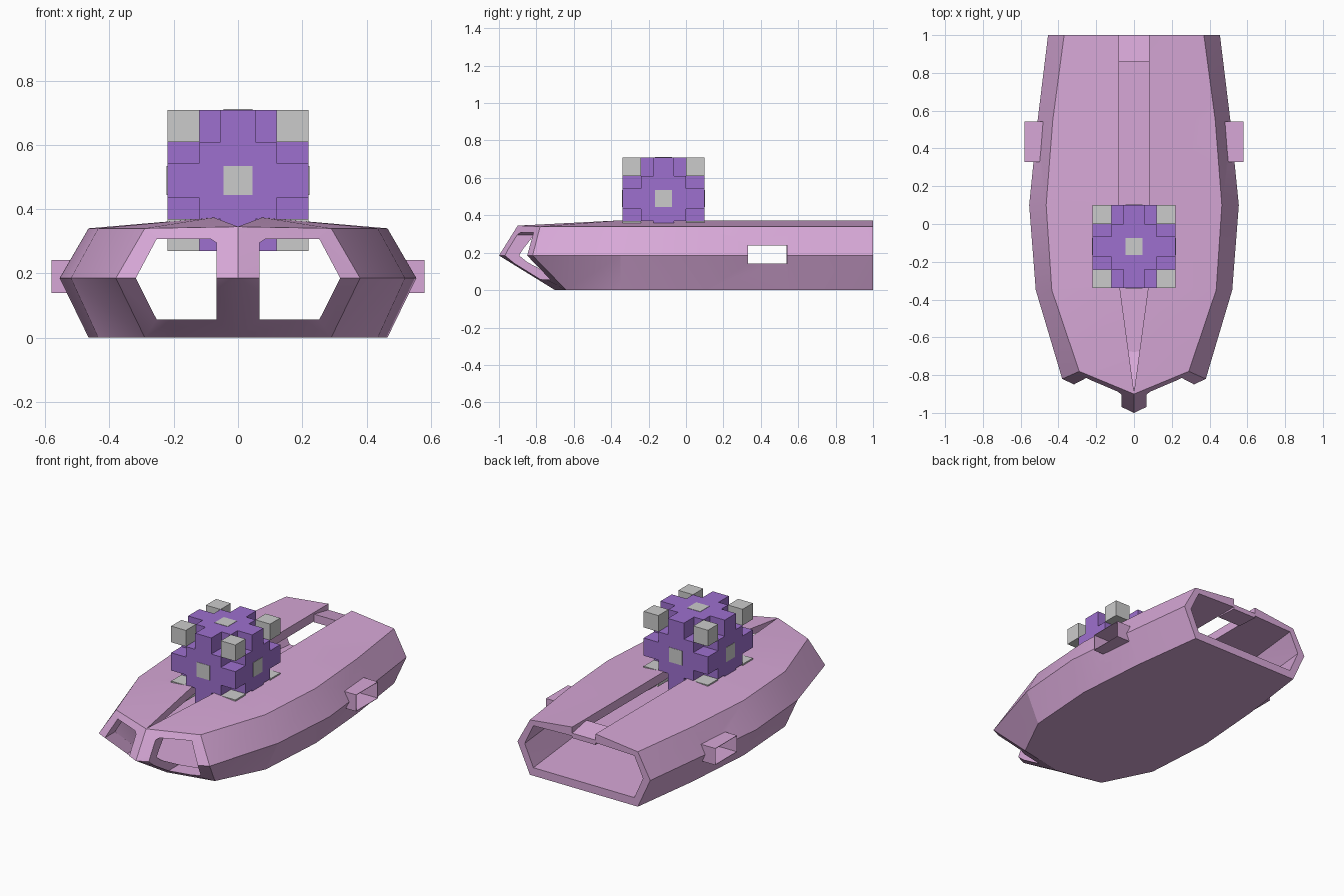
import bpy, bmesh

if "Cube" in bpy.data.objects:
    bpy.data.objects.remove(bpy.data.objects["Cube"])


def material(name, rgb):
    m = bpy.data.materials.new(name)
    m.diffuse_color = (*rgb, 1)
    m.use_nodes = True
    m.node_tree.nodes["Principled BSDF"].inputs["Base Color"].default_value = m.diffuse_color
    return m


PINK = material("pink", (0.68, 0.39, 0.68))
PURPLE = material("purple", (0.34, 0.16, 0.62))
GREY = material("light grey", (0.60, 0.60, 0.60))


def finish(name, bm, mat):
    bmesh.ops.remove_doubles(bm, verts=bm.verts, dist=1e-5)
    bmesh.ops.recalc_face_normals(bm, faces=bm.faces)
    me = bpy.data.meshes.new(name)
    bm.to_mesh(me)
    bm.free()
    me.materials.append(mat)
    ob = bpy.data.objects.new(name, me)
    bpy.context.collection.objects.link(ob)
    return ob


def prism(name, outline, place, lo, hi, mat):
    """Extrude a 2D outline; place(a, b, t) maps it to 3D."""
    bm = bmesh.new()
    rings = [[bm.verts.new(place(a, b, t)) for a, b in outline] for t in (lo, hi)]
    n = len(outline)
    bm.faces.new(rings[0])
    bm.faces.new(rings[1])
    for i in range(n):
        j = (i + 1) % n
        bm.faces.new((rings[0][i], rings[0][j], rings[1][j], rings[1][i]))
    return finish(name, bm, mat)


def box(name, lo, hi, mat):
    return prism(name, [(lo[0], lo[1]), (hi[0], lo[1]), (hi[0], hi[1]), (lo[0], hi[1])],
                 lambda a, b, t: (a, b, t), lo[2], hi[2], mat)


def hull(name, inner):
    """Loft hexagonal stations from the tail to a pointed nose."""
    dm, dt = (0.06, 0.035) if inner else (0, 0)
    zb, zt, zr = (0.05, 0.31, 0.318) if inner else (0, 0.34, 0.373)
    dy = 0.07 if inner else 0
    tail = 1.1 if inner else 1.0
    bm = bmesh.new()
    halves = []
    for y, m, t in [(tail, 0.455, 0.37), (0.55, 0.51, 0.43), (0.1, 0.555, 0.465),
                    (-0.35, 0.52, 0.435)]:
        halves.append([(0, y, zb), (t - dt, y, zb), (m - dm, y, 0.185),
                       (t - dt, y, zt), (0.08, y, zr), (0, y, zr)])
    fz = 0.312 if inner else 0.345
    halves.append([(0, -0.70 + dy * 0.3, zb), (0.29 - dt, -0.64 + dy * 0.3, zb),
                   (0.38 - dm, -0.82 + dy, 0.185), (0.29 - dt, -0.78 + dy, zt),
                   (0.01, -0.896 + dy, fz), (0, -0.90 + dy, fz)])
    rings = []
    for h in halves:
        full = h + [(-x, y, z) for x, y, z in h[-2:0:-1]]
        rings.append([bm.verts.new(p) for p in full])
    for r, s in zip(rings, rings[1:]):
        for i in range(10):
            j = (i + 1) % 10
            bm.faces.new((r[i], r[j], s[j], s[i]))
    bm.faces.new(rings[0])
    # nose faces meeting at the tip
    f = rings[-1]
    tip = bm.verts.new((0, -1.0 + dy, 0.185))
    for a, b in [(0, 1), (1, 2), (2, 3), (3, 4), (4, 5), (5, 6), (6, 7), (7, 8), (8, 9), (9, 0)]:
        bm.faces.new((f[a], f[b], tip))
    bmesh.ops.triangulate(bm, faces=bm.faces)
    return finish(name, bm, PINK)


# hollow hull with top slot, nose windows and side openings
body = hull("hull", False)
cutters = [hull("cavity_cutter", True)]
cutters.append(prism("slot_cutter", [(0, -0.89), (0.08, -0.3), (0.08, 1.1), (-0.08, 1.1), (-0.08, -0.3)],
                     lambda a, b, t: (a, b, t), 0.26, 0.5, PINK))
window = [(0.067, 0.056), (0.253, 0.056), (0.318, 0.185), (0.253, 0.307), (0.085, 0.307), (0.067, 0.295)]
for s in (1, -1):
    cutters.append(prism("window_cutter", [(s * x, z) for x, z in window],
                         lambda a, b, t: (a, t, b), -1.2, -0.5, PINK))
cutters.append(box("side_cutter", (-0.7, 0.33, 0.14), (0.7, 0.54, 0.24), PINK))
bpy.context.view_layer.objects.active = body
for c in cutters:
    mod = body.modifiers.new("cut", "BOOLEAN")
    mod.operation = "DIFFERENCE"
    mod.solver = "EXACT"
    mod.object = c
    bpy.ops.object.modifier_apply(modifier=mod.name)
    bpy.data.objects.remove(c)
bpy.ops.object.select_all(action="DESELECT")
body.select_set(True)
bpy.ops.object.shade_smooth_by_angle(angle=0.35)

# bridge closing the slot at the tail
prism("tail_bridge", [(0.86, 0.312), (1.0, 0.305), (1.0, 0.335), (0.86, 0.362)],
      lambda a, b, t: (t, a, b), -0.081, 0.081, PINK)

# thin open side frames
for s, side in ((1, "right"), (-1, "left")):
    bm = bmesh.new()
    loop = [(0.33, 0.14), (0.54, 0.14), (0.54, 0.24), (0.33, 0.24)]
    for i in range(4):
        (y0, z0), (y1, z1) = loop[i], loop[(i + 1) % 4]
        bm.faces.new([bm.verts.new((s * x, y, z)) for x, y, z in
                      ((0.48, y0, z0), (0.48, y1, z1), (0.58, y1, z1), (0.58, y0, z0))])
    frame = finish(side + "_side_frame", bm, PINK)
    sol = frame.modifiers.new("thickness", "SOLIDIFY")
    sol.thickness = 0.004
    sol.offset = 0

# stepped purple block made of cells
CX, CY, CZ = 0, -0.12, 0.489
cuts = [-0.22, -0.12, -0.055, 0.055, 0.12, 0.22]


def filled(c):
    if min(c) < 0 or max(c) > 4:
        return False
    lv = sorted(abs(i - 2) for i in c)
    return lv[1] <= 1 or lv[0] == 0


bm = bmesh.new()
for n in range(125):
    c = (n // 25, n // 5 % 5, n % 5)
    if not filled(c):
        continue
    for ax in range(3):
        for d in (0, 1):
            nb = list(c)
            nb[ax] += 2 * d - 1
            if filled(nb):
                continue
            u, v = (ax + 1) % 3, (ax + 2) % 3
            quad = []
            for a, b in ((0, 0), (1, 0), (1, 1), (0, 1)):
                p = [0, 0, 0]
                p[ax], p[u], p[v] = cuts[c[ax] + d], cuts[c[u] + a], cuts[c[v] + b]
                quad.append(bm.verts.new((p[0] + CX, p[1] + CY, p[2] + CZ)))
            bm.faces.new(quad if d else quad[::-1])
finish("stepped_block", bm, PURPLE)

# grey corner cubes and face plates
for n in range(8):
    sg = [1 if n >> k & 1 else -1 for k in range(3)]
    ctr = [o + 0.17 * s for o, s in zip((CX, CY, CZ), sg)]
    box("corner_cube", [v - 0.05 for v in ctr], [v + 0.05 for v in ctr], GREY)
for ax in range(3):
    for s in (1, -1):
        ctr = [CX, CY, CZ]
        ctr[ax] += s * 0.22
        half = [0.045] * 3
        half[ax] = 0.002
        box("face_plate", [v - h for v, h in zip(ctr, half)], [v + h for v, h in zip(ctr, half)], GREY)
